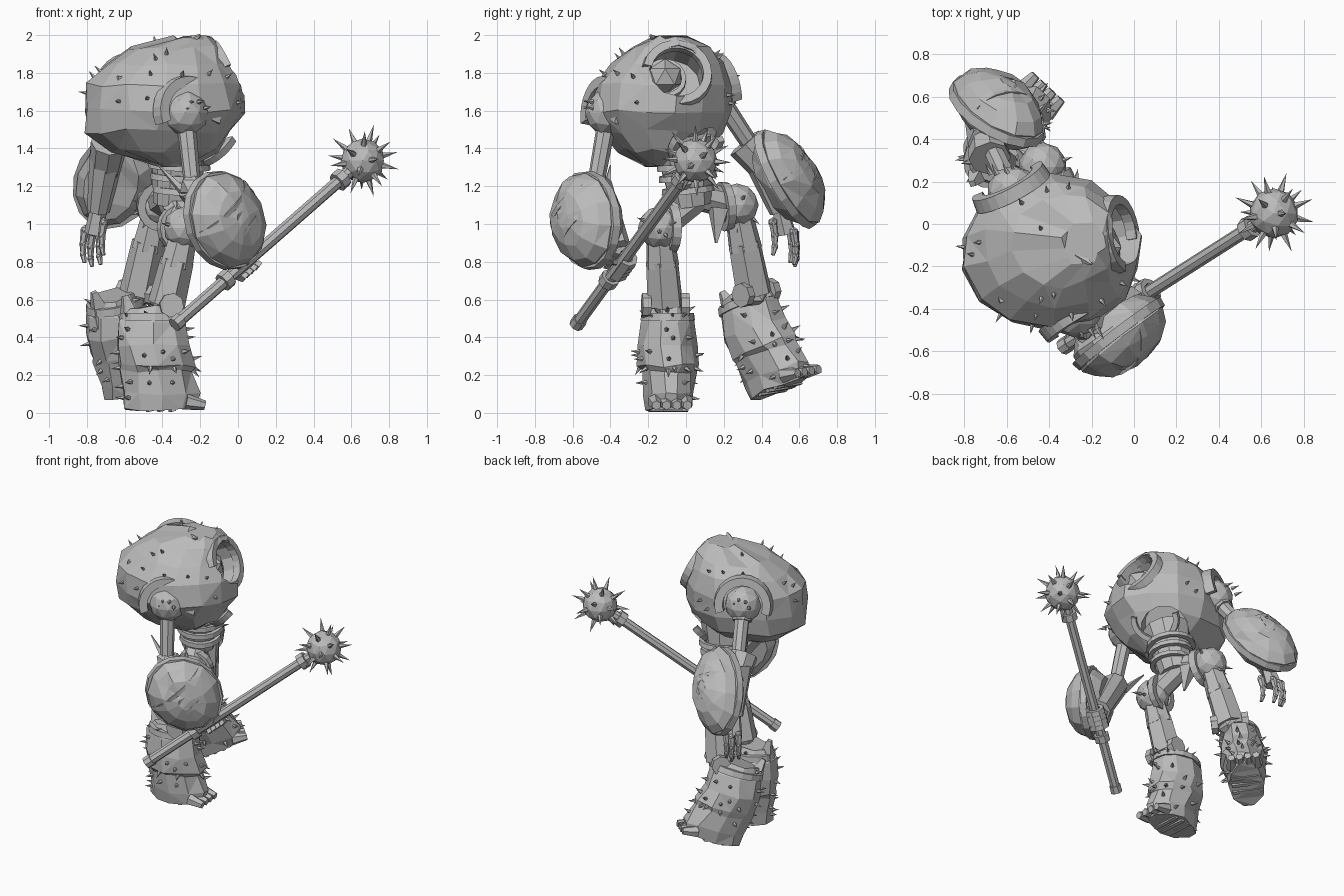
import bpy, bmesh, math, random
from mathutils import Vector as V, Matrix

if "Cube" in bpy.data.objects:
    bpy.data.objects.remove(bpy.data.objects["Cube"])
rng = random.Random(4)

steel = bpy.data.materials.new("grey steel")
steel.use_nodes = True
steel.diffuse_color = (0.5, 0.5, 0.5, 1)
steel.node_tree.nodes["Principled BSDF"].inputs["Base Color"].default_value = (0.5, 0.5, 0.5, 1)


def finish(name, bm, mat=Matrix()):
    bmesh.ops.recalc_face_normals(bm, faces=bm.faces)
    mesh = bpy.data.meshes.new(name)
    bm.transform(mat)
    bm.to_mesh(mesh)
    bm.free()
    mesh.materials.append(steel)
    ob = bpy.data.objects.new(name, mesh)
    bpy.context.collection.objects.link(ob)
    return ob


def frame(origin, up, fwd=(1, 0, 0.01)):
    z = V(up).normalized()
    y = z.cross(V(fwd)).normalized()
    m = Matrix((y.cross(z), y, z)).transposed().to_4x4()
    m.translation = V(origin)
    return m


def loft(name, rings, mat=Matrix(), n=12, jitter=0.0):
    """Skin rings given as (z, centre x, centre y, radius x, radius y)."""
    bm = bmesh.new()
    rows = []
    for z, cx, cy, rx, ry in rings:
        row = []
        for i in range(n):
            a = 2 * math.pi * (i + 0.5) / n
            j = [rng.uniform(-jitter, jitter) for _ in range(3)]
            row.append(bm.verts.new((cx + rx * math.cos(a) + j[0],
                                     cy + ry * math.sin(a) + j[1], z + j[2])))
        rows.append(row)
    for lo, hi in zip(rows, rows[1:]):
        for i in range(n):
            k = (i + 1) % n
            bm.faces.new((lo[i], lo[k], hi[k], hi[i]))
    bm.faces.new(rows[0])
    bm.faces.new(rows[-1])
    if jitter:
        bmesh.ops.triangulate(bm, faces=[f for f in bm.faces if rng.random() < 0.5])
    return finish(name, bm, mat)


def beam(name, a, b, r0, r1=None, n=8):
    a, b = V(a), V(b)
    r1 = r0 if r1 is None else r1
    return loft(name, [(0, 0, 0, r0, r0), ((b - a).length, 0, 0, r1, r1)], frame(a, b - a, (0.9, 0.3, 0.2)), n)


def ball(name, c, r, sub=2):
    bm = bmesh.new()
    bmesh.ops.create_icosphere(bm, subdivisions=sub, radius=r)
    return finish(name, bm, Matrix.Translation(c))


def arc(name, mat, rx, ry, thick, start=0, end=360, n=16):
    """Square-section ring or part ring lying in the local xy plane."""
    bm = bmesh.new()
    rows = []
    for i in range(n + 1):
        a = math.radians(start + (end - start) * i / n)
        rows.append([bm.verts.new(((rx + u * thick) * math.cos(a), (ry + u * thick) * math.sin(a), w * thick))
                     for u, w in ((-1, -1), (1, -1), (0.7, 1), (-1, 1))])
    for p, q in zip(rows, rows[1:]):
        for i in range(4):
            k = (i + 1) % 4
            bm.faces.new((p[i], p[k], q[k], q[i]))
    bm.faces.new(rows[0])
    bm.faces.new(rows[-1])
    return finish(name, bm, mat)


def spikes(name, places, length, radius):
    bm = bmesh.new()
    for p, d in places:
        m = frame(V(p) + V(d) * length * 0.4, d, (0.31, 0.2, 0.5))
        bmesh.ops.create_cone(bm, segments=5, cap_ends=True, radius1=radius, radius2=0, depth=length * 1.2, matrix=m)
    return finish(name, bm)


def studs(name, ob, count, length, radius, rule=lambda p, d: True):
    faces = [f for f in ob.data.polygons if rule(f.center, f.normal)]
    pick = rng.sample(faces, min(count, len(faces)))
    return spikes(name, [(f.center.copy(), f.normal.copy()) for f in pick], length, radius)


def cut(ob, a, b, r):
    cutter = beam("opening_cutter", a, b, r, n=12)
    mod = ob.modifiers.new("opening", "BOOLEAN")
    mod.object, mod.operation, mod.solver = cutter, "DIFFERENCE", "EXACT"
    cutter.hide_render = True
    cutter.hide_set(True)


# Rounded armoured hull
hull = loft("hull", [(1.31, -0.34, -0.14, 0.10, 0.08), (1.39, -0.39, -0.14, 0.29, 0.22),
                     (1.49, -0.42, -0.13, 0.39, 0.33), (1.60, -0.39, -0.14, 0.43, 0.37),
                     (1.74, -0.39, -0.13, 0.42, 0.36), (1.85, -0.37, -0.10, 0.34, 0.30),
                     (1.93, -0.33, -0.08, 0.25, 0.22), (1.985, -0.24, -0.09, 0.10, 0.10)], n=14, jitter=0.014)

# Cockpit opening with a head inside and a flush heavy rim
face_dir = V((0.9, 0.14, 0.4))
eye = V((-0.085, -0.05, 1.79))
cut(hull, eye - face_dir * 0.15, eye + face_dir * 0.3, 0.15)
arc("cockpit_rim", frame(eye + face_dir * 0.015, face_dir, (0, 1, 0)), 0.165, 0.165, 0.026, -100, 170)
ball("pilot_head", eye + V((-0.06, -0.06, -0.01)), 0.095, 1)
arc("head_collar", frame(eye + V((-0.04, -0.06, -0.02)), face_dir, (0, 1, 0)), 0.1, 0.1, 0.014)

# Arched opening under the hull for the waist
belly_dir = V((0.6, 0.45, -0.66))
belly = V((-0.24, 0.03, 1.42))
cut(hull, belly - belly_dir * 0.1, belly + belly_dir * 0.35, 0.15)
arc("belly_arch", frame((-0.13, 0.06, 1.43), belly_dir, (0.6, -0.8, 0)), 0.145, 0.145, 0.02, -10, 190)
beam("crest", (-0.26, -0.15, 1.96), (-0.2, -0.19, 2.0), 0.035, 0.006, 5)
for i in range(3):
    beam("side_vent", (-0.67 - i * 0.045, -0.36 + i * 0.06, 1.53), (-0.62 - i * 0.04, -0.35 + i * 0.06, 1.78), 0.025, n=4)

# Shoulders: ball, hooded ring, upper arm
ARMS = [(V((-0.28, -0.41, 1.59)), V((0.5, -0.84, 0.1)), V((-0.24, -0.48, 1.2))),
        (V((-0.57, 0.15, 1.71)), V((-0.45, 0.85, 0.2)), V((-0.69, 0.40, 1.33)))]
for c, out, elbow in ARMS:
    ball("shoulder_ball", c, 0.125)
    arc("shoulder_hood", frame(c + out * 0.03, out, V((0, 0, 1)).cross(out)), 0.165, 0.165, 0.032, -20, 200)
    beam("upper_arm", c, elbow, 0.052, 0.045)
    beam("arm_socket", c, c.lerp(elbow, 0.25), 0.085, 0.065)
    ball("elbow_joint", elbow, 0.075, 1)
    studs("shoulder_spikes", hull, 9, 0.045, 0.014, lambda p, d: 0.19 < (p - c).length < 0.36 and p.z > 1.6)
    spikes("joint_spikes", [(c + out * 0.11 + V((math.cos(a) * 0.06, 0, math.sin(a) * 0.05)), out.normalized())
                            for a in (0.3, 1.2, 2.1, 3.0)], 0.05, 0.014)

# Shield-like forearm guards
PADS = [((-0.07, -0.52, 1.02), (0.6, -0.78, 0.05), (0.45, 0.3, -0.6), 0.265, 0.23, 1.0),
        ((-0.645, 0.535, 1.24), (0.3, 0.8, 0.37), (-0.25, 0.3, -0.45), 0.295, 0.2, 0.95)]
for c, nrm, along, rx, ry, depth in PADS:
    m = frame(c, nrm, along)
    loft("forearm_guard", [(z * depth, 0, 0, rx * s, ry * s) for z, s in
                           ((-0.1, 0.72), (-0.04, 0.96), (0.03, 1.0), (0.09, 0.86), (0.14, 0.58), (0.165, 0.2))],
         m, 12, 0.008)
    arc("guard_rim", m, rx * 0.97, ry * 0.97, 0.022)
    for off in (-0.08, 0.06):
        band = m @ Matrix.Translation((off, 0, -0.03)) @ Matrix.Rotation(math.pi / 2, 4, "Y")
        arc("guard_band", band, 0.185 * depth, ry * 0.93, 0.012, 115, 245, 8)

# Spiked mace held by the near hand
tail, neck = V((-0.32, -0.57, 0.48)), V((0.56, -0.01, 1.25))
shaft = (neck - tail).normalized()
beam("mace_shaft", tail, neck + shaft * 0.1, 0.033)
for t, r in ((0.0, 0.04), (0.29, 0.052), (0.98, 0.055)):
    p = tail.lerp(neck, t)
    beam("mace_collar", p - shaft * 0.025, p + shaft * 0.025, r)
head = V((0.66, 0.05, 1.335))
ball("mace_head", head, 0.118)
dirs = [V((math.cos(i * 2.4) * math.sqrt(1 - h * h), math.sin(i * 2.4) * math.sqrt(1 - h * h), h))
        for i, h in enumerate([1 - (k + 0.5) / 11 for k in range(22)])]
spikes("mace_spikes", [(head + d * 0.11, d) for d in dirs], 0.09, 0.021)

# Near forearm and fist wrapped around the shaft
grip = tail.lerp(neck, 0.4)
beam("forearm", ARMS[0][2], grip + V((-0.04, -0.02, 0.08)), 0.09, 0.075)
ball("fist", grip + V((-0.02, 0, 0.03)), 0.065, 1)
for k in range(4):
    arc("fist_finger", frame(grip + shaft * (k * 0.035 - 0.05), shaft), 0.055, 0.055, 0.016, 0, 300, 7)
beam("elbow_blade", (-0.27, -0.43, 1.15), (-0.42, -0.40, 1.31), 0.028, 0.004, 4)

# Far forearm with an open hand
wrist = V((-0.74, 0.5, 1.07))
beam("forearm", ARMS[1][2] + V((0, -0.02, 0.05)), wrist, 0.095, 0.06)
beam("elbow_cuff", (-0.68, 0.31, 1.43), (-0.70, 0.43, 1.29), 0.1, 0.085)
beam("palm", wrist, wrist + V((-0.02, 0.03, -0.12)), 0.045, 0.055, 6)
for dx, dy, dz in ((-0.07, 0.05, -0.1), (-0.03, 0.075, -0.12), (0.015, 0.07, -0.11), (0.03, -0.04, -0.06)):
    p = wrist + V((dx, dy, dz))
    for j, step in enumerate(((-0.01, 0.01, -0.07), (0.0, 0.0, -0.06), (0.008, -0.01, -0.045))):
        q = p + V(step)
        beam("finger_segment", p, q, 0.023 - j * 0.003, 0.018 - j * 0.004, 6)
        ball("knuckle", p, 0.026 - j * 0.003, 1)
        p = q

# Waist and pelvis
hip_a, hip_b = V((-0.28, -0.14, 0.98)), V((-0.43, 0.27, 1.10))
beam("waist", (-0.34, 0.03, 1.1), (-0.3, -0.02, 1.45), 0.11, 0.16, 10)
for z, r in ((1.18, 0.125), (1.25, 0.14), (1.31, 0.15)):
    arc("waist_ring", frame((-0.31, 0.01, z), (0.05, -0.1, 1)), r, r, 0.016)
mid = V((-0.36, 0.07, 1.15))
beam("pelvis_bar", hip_a, mid, 0.08)
beam("pelvis_bar", mid, hip_b, 0.08)
beam("hip_flap", (-0.33, 0.17, 1.08), (-0.3, 0.16, 0.9), 0.06, 0.008, 4)
for c, out in ((hip_a, V((0.3, -1, 0))), (hip_b, V((-0.3, 1, 0.1)))):
    b = ball("hip_joint", c, 0.115)
    arc("hip_ring", frame(c - out * 0.06, out), 0.11, 0.11, 0.022)
    studs("hip_spikes", b, 9, 0.05, 0.014)

# Legs with armoured spiked boots
LEGS = [(hip_a, V((-0.38, -0.11, 0.57)), frame((-0.43, -0.095, 0.02), (0, 0, 1), (1, 0.08, 0))),
        (hip_b, V((-0.53, 0.36, 0.63)), frame((-0.57, 0.485, 0.125), (-0.13, -0.3, 0.94), (0.68, 0.68, 0.3)))]
for hip, ankle, m in LEGS:
    turn = m.to_3x3()
    knee = hip.lerp(ankle, 0.5)
    beam("thigh", hip, knee, 0.07, 0.09, 7)
    beam("shin", hip.lerp(ankle, 0.42), ankle, 0.09, 0.1, 6)
    ball("ankle", ankle, 0.085, 1)
    for s in (-1, 1):
        p = ankle + turn @ V((0.02, s * 0.08, 0))
        beam("ankle_hinge", p, p + turn @ V((0, s * 0.045, 0)), 0.065)
    boot = loft("boot", [(0, 0.02, 0, 0.20, 0.115), (0.08, 0.03, 0, 0.22, 0.13), (0.20, 0.0, 0, 0.20, 0.145),
                         (0.23, 0.0, 0, 0.21, 0.16), (0.34, -0.025, 0, 0.20, 0.16), (0.46, -0.02, 0, 0.185, 0.135),
                         (0.54, -0.02, 0, 0.13, 0.10)], m, 10, 0.011)
    studs("boot_spikes", boot, 38, 0.05, 0.016, lambda p, d: d.z < 0.8 and (m.inverted() @ p).z > 0.05)
    arc("boot_collar", m @ Matrix.Translation((-0.02, 0, 0.49)), 0.16, 0.125, 0.02)
    beam("heel_guard", m @ V((-0.13, 0, 0.42)), m @ V((-0.17, 0, 0.6)), 0.08, 0.02, 4)
    for k in range(4):
        y = (k - 1.5) * 0.055
        beam("toe", m @ V((0.15, y, 0.04)), m @ V((0.25, y, 0.02)), 0.042, 0.025, 6)
    for k in range(3):
        x = k * 0.06 - 0.04
        beam("sole_tread", m @ V((x, -0.1, 0)), m @ V((x, 0.1, 0)), 0.017, n=4)
